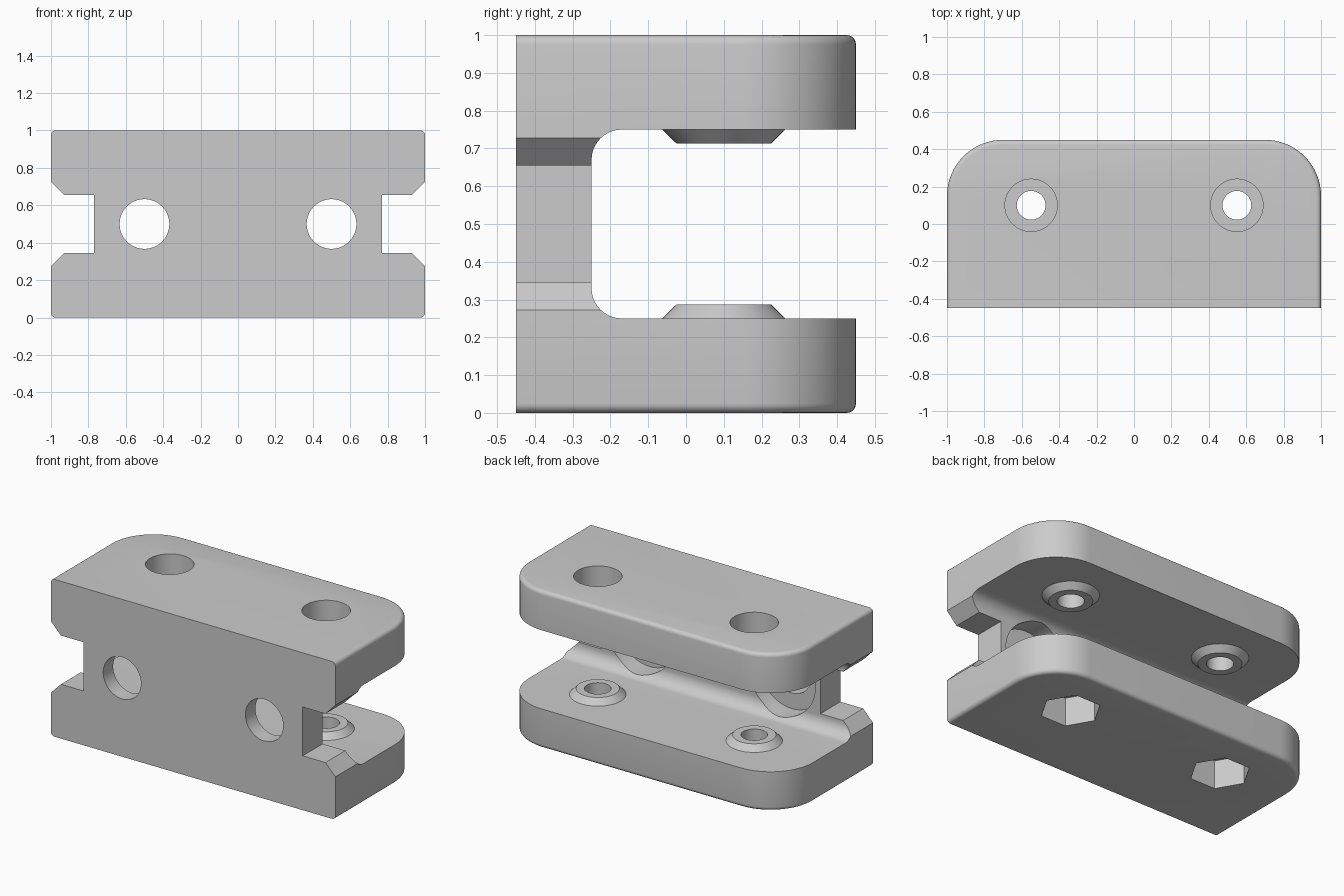
import bpy, bmesh
from math import cos, sin, pi, radians

cube = bpy.data.objects.get("Cube")
if cube:
    bpy.data.objects.remove(cube, do_unlink=True)

grey = bpy.data.materials.new("light_grey")
grey.use_nodes = True
grey.diffuse_color = (0.6, 0.6, 0.6, 1)
grey.node_tree.nodes["Principled BSDF"].inputs["Base Color"].default_value = (0.6, 0.6, 0.6, 1)


def loft(name, rings):
    """Closed solid through a stack of matching rings."""
    bm = bmesh.new()
    loops = [[bm.verts.new(p) for p in ring] for ring in rings]
    n = len(loops[0])
    for a, b in zip(loops, loops[1:]):
        for i in range(n):
            j = (i + 1) % n
            bm.faces.new((a[i], a[j], b[j], b[i]))
    bm.faces.new(loops[0])
    bm.faces.new(loops[-1])
    bmesh.ops.recalc_face_normals(bm, faces=bm.faces)
    mesh = bpy.data.meshes.new(name)
    bm.to_mesh(mesh)
    bm.free()
    mesh.materials.append(grey)
    obj = bpy.data.objects.new(name, mesh)
    bpy.context.collection.objects.link(obj)
    return obj


def arc(cx, cy, r, start, end, steps):
    angles = [radians(start + (end - start) * i / steps) for i in range(steps + 1)]
    return [(cx + r * cos(a), cy + r * sin(a)) for a in angles]


def turned(name, x, other, stations, axis="Z", sides=48):
    """Round or hexagonal solid from (position, radius) pairs along an axis."""
    rings = []
    for pos, r in stations:
        pts = arc(x, other, r, 0, 360, sides)[:-1]
        rings.append([(u, v, pos) if axis == "Z" else (u, pos, v) for u, v in pts])
    return loft(name, rings)


def combine(target, tool, operation="DIFFERENCE"):
    mod = target.modifiers.new(tool.name, "BOOLEAN")
    mod.operation = operation
    mod.solver = "EXACT"
    mod.object = tool
    bpy.context.view_layer.objects.active = target
    bpy.ops.object.modifier_apply(modifier=mod.name)
    bpy.data.objects.remove(tool, do_unlink=True)


# Block: rounded back corners, softened top and bottom rims, sharp front
def outline(z, inset):
    w, back, r = 1 - inset, 0.45 - inset, 0.3 - inset
    pts = [(-w, -0.45), (w, -0.45)]
    pts += arc(w - r, back - r, r, 0, 90, 16)
    pts += arc(r - w, back - r, r, 90, 180, 16)
    return [(x, y, z) for x, y in pts]


rim = 0.025
low = [(rim * (1 - sin(a)), rim * (1 - cos(a))) for a in [i * pi / 10 for i in range(6)]]
low.reverse()
stack = [(z, d) for z, d in low] + [(1 - z, d) for z, d in reversed(low)]
body = loft("clamp_body", [outline(z, d) for z, d in stack])

# Channel open to the back, with filleted inner corners
fillet = 0.08
channel = [(0.6, 0.25), (0.6, 0.75)]
channel += arc(-0.25 + fillet, 0.75 - fillet, fillet, 90, 180, 10)
channel += arc(-0.25 + fillet, 0.25 + fillet, fillet, 180, 270, 10)
combine(body, loft("channel_cutter", [[(x, y, z) for y, z in channel] for x in (-1.2, 1.2)]))

for s in (-1, 1):
    # Chamfered notch in each end of the web
    notch = [(0.77, 0.345), (0.93, 0.345), (1.05, 0.225),
             (1.05, 0.775), (0.93, 0.655), (0.77, 0.655)]
    # keep the flared mouth just outside the block
    notch[2:4] = [(1.0, 0.273), (1.1, 0.273), (1.1, 0.727), (1.0, 0.727)]
    combine(body, loft("notch_cutter", [[(s * x, y, z) for x, z in notch] for y in (-0.6, -0.12)]))

    # Mounting hole with a counterbore on the channel side
    combine(body, turned("mount_hole", s * 0.5, 0.5, [(-0.6, 0.133), (-0.2, 0.133)], "Y"))
    combine(body, turned("mount_counterbore", s * 0.5, 0.5, [(-0.35, 0.233), (0, 0.233)], "Y"))

    # Conical bosses facing each other inside the channel
    boss = [(0.22, 0.163), (0.25, 0.163), (0.287, 0.125)]
    combine(body, turned("lower_boss", s * 0.55, 0.1, boss), "UNION")
    combine(body, turned("upper_boss", s * 0.55, 0.1, [(1 - z, r) for z, r in boss]), "UNION")

    # Screw hole, head counterbore above, hexagonal nut pocket below
    combine(body, turned("screw_hole", s * 0.55, 0.1, [(-0.1, 0.077), (1.1, 0.077)]))
    combine(body, turned("head_counterbore", s * 0.55, 0.1, [(0.83, 0.14), (1.1, 0.14)]))
    combine(body, turned("nut_pocket", s * 0.55, 0.1, [(-0.1, 0.175), (0.18, 0.175)], sides=6))

# Smooth curved walls, crisp edges
bpy.ops.object.select_all(action="DESELECT")
body.select_set(True)
bpy.context.view_layer.objects.active = body
bpy.ops.object.shade_smooth_by_angle(angle=radians(30))
